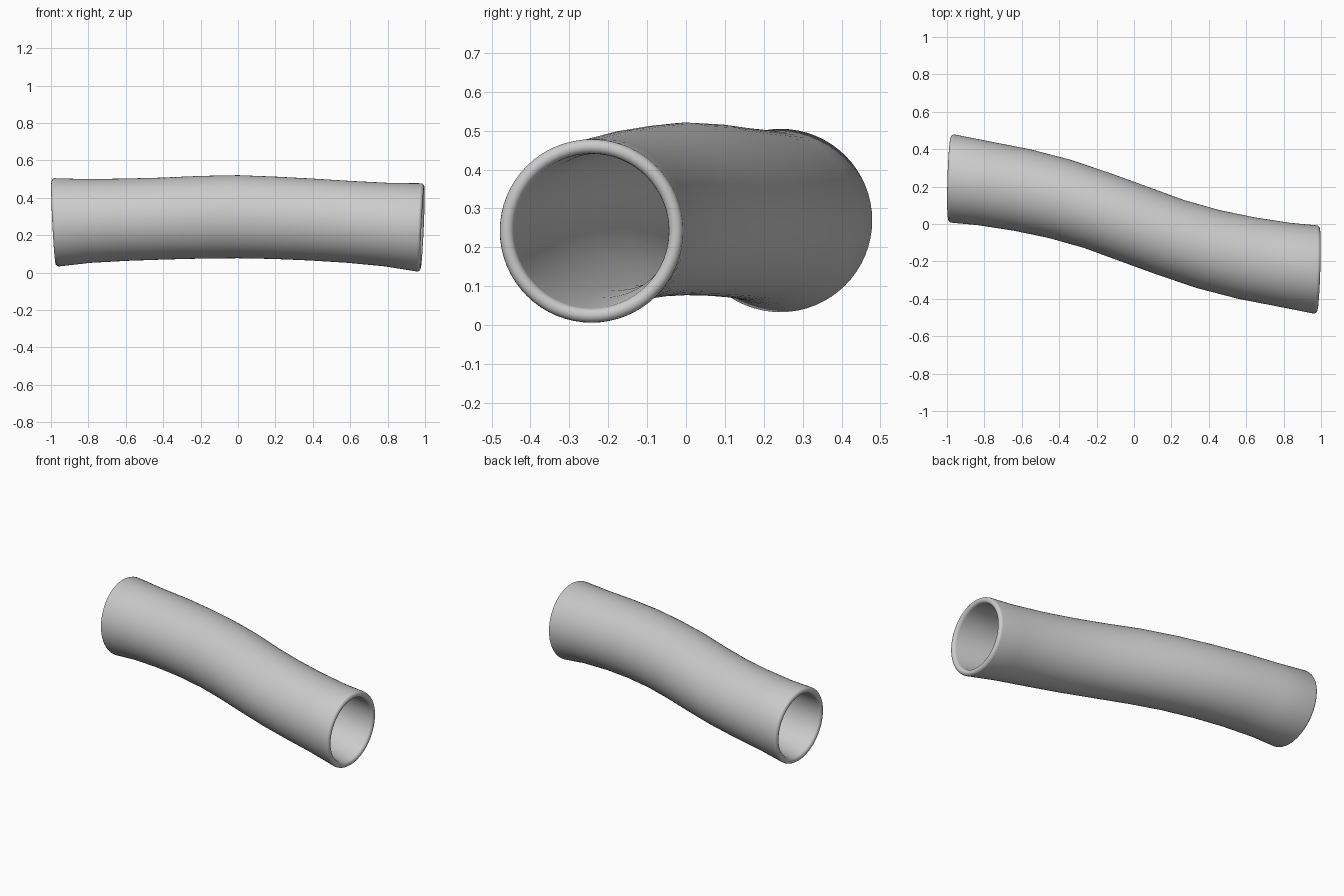
import bpy, bmesh, math
from mathutils import Vector

if "Cube" in bpy.data.objects:
    bpy.data.objects.remove(bpy.data.objects["Cube"])

SIDES = 64
WALL = 0.037

# Centreline stations: x, y, z, radius across, radius up
stations = [
    (-0.968, 0.243, 0.269, 0.236, 0.236), (-0.8, 0.217, 0.276, 0.226, 0.224),
    (-0.6, 0.182, 0.283, 0.222, 0.220), (-0.4, 0.135, 0.289, 0.217, 0.219),
    (-0.2, 0.073, 0.296, 0.212, 0.221), (0.0, 0.0, 0.299, 0.212, 0.222),
    (0.2, -0.073, 0.293, 0.212, 0.220), (0.4, -0.135, 0.2835, 0.217, 0.219),
    (0.6, -0.182, 0.271, 0.222, 0.219), (0.8, -0.217, 0.2565, 0.226, 0.2235),
    (0.968, -0.243, 0.242, 0.236, 0.236)]

# Ring normals follow the path; the two end faces are nearly square to x
points = [Vector(s[:3]) for s in stations]
normals = [(points[i + 1] - points[i - 1]).normalized() for i in range(1, len(points) - 1)]
normals = ([Vector((1, -0.03, 0.05)).normalized()] + normals
           + [Vector((1, -0.03, -0.045)).normalized()])

bm = bmesh.new()


def ring(i, inset, push=0.0):
    """Ring of vertices at station i, inset from the outer wall, pushed along the path."""
    n = normals[i]
    side = Vector((0, 0, 1)).cross(n).normalized()
    up = n.cross(side)
    ry, rz = stations[i][3] - inset, stations[i][4] - inset
    verts = []
    for k in range(SIDES):
        a = 2 * math.pi * k / SIDES
        verts.append(bm.verts.new(points[i] + n * push + side * ry * math.cos(a) + up * rz * math.sin(a)))
    return verts


def lip(i, sign, from_outside):
    """Half-round rolled lip joining the outer and inner walls."""
    r, steps = WALL / 2, 8
    order = range(1, steps) if from_outside else range(steps - 1, 0, -1)
    return [ring(i, r - r * math.cos(math.pi * t / steps),
                 sign * r * math.sin(math.pi * t / steps)) for t in order]


# Outer wall, right lip, inner wall, left lip: one closed loop of rings
last = len(stations) - 1
rings = [ring(i, 0) for i in range(last + 1)]
rings += lip(last, 1, True)
rings += [ring(i, WALL) for i in range(last, -1, -1)]
rings += lip(0, -1, False)

for j, a in enumerate(rings):
    b = rings[(j + 1) % len(rings)]
    for k in range(SIDES):
        m = (k + 1) % SIDES
        bm.faces.new((a[k], a[m], b[m], b[k]))
bmesh.ops.recalc_face_normals(bm, faces=bm.faces)
for f in bm.faces:
    f.smooth = True

mesh = bpy.data.meshes.new("curved_tube")
bm.to_mesh(mesh)
bm.free()
tube = bpy.data.objects.new("curved_tube", mesh)
bpy.context.collection.objects.link(tube)
